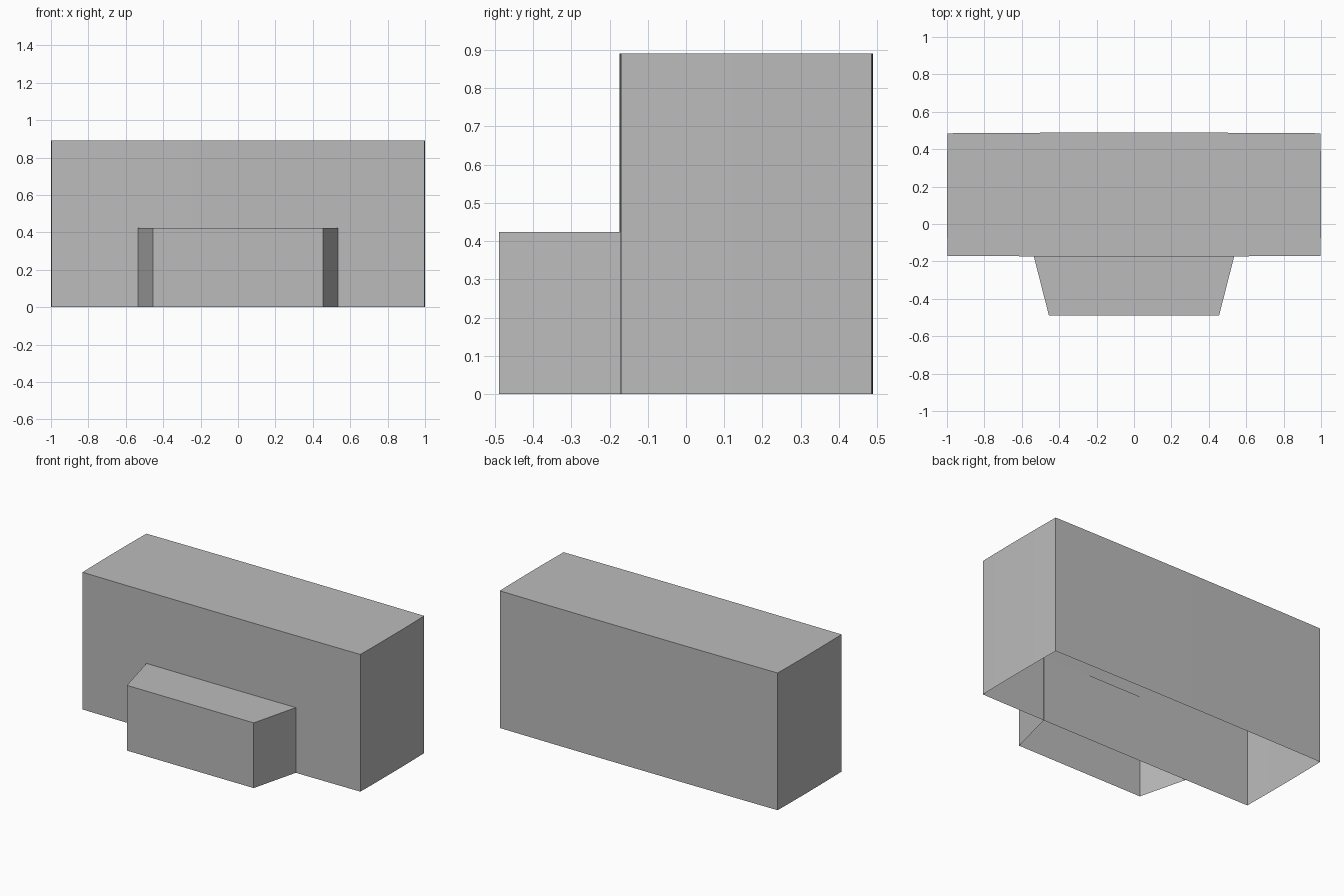
import bpy
import bmesh

cube = bpy.data.objects.get("Cube")
if cube:
    bpy.data.objects.remove(cube, do_unlink=True)

# One plain grey material
grey = bpy.data.materials.new("plain_grey")
grey.use_nodes = True
colour = (0.5, 0.5, 0.5, 1.0)
grey.diffuse_color = colour
grey.node_tree.nodes["Principled BSDF"].inputs["Base Color"].default_value = colour


def open_bottom_shell(name, outline, height):
    """Raise a counter-clockwise outline into walls and a flat roof."""
    bm = bmesh.new()
    low = [bm.verts.new((x, y, 0)) for x, y in outline]
    high = [bm.verts.new((x, y, height)) for x, y in outline]
    for i in range(len(outline)):
        j = (i + 1) % len(outline)
        bm.faces.new((low[i], low[j], high[j], high[i]))
    bm.faces.new(high)
    mesh = bpy.data.meshes.new(name)
    bm.to_mesh(mesh)
    bm.free()
    mesh.materials.append(grey)
    obj = bpy.data.objects.new(name, mesh)
    bpy.context.collection.objects.link(obj)
    return obj


def bowed_side(start, end, bulge, steps=6):
    """Points along a side that bows out very slightly at its middle."""
    points = []
    for i in range(steps):
        t = i / steps
        bow = 4 * t * (1 - t)
        points.append((start[0] + (end[0] - start[0]) * t + bulge[0] * bow,
                       start[1] + (end[1] - start[1]) * t + bulge[1] * bow))
    return points


# Main block, its four walls bowed a hair outwards
half, front, back, bow = 0.997, -0.17, 0.485, 0.004
corners = [(-half, front), (half, front), (half, back), (-half, back)]
bulges = [(0, -bow), (0.003, 0), (0, bow), (-0.003, 0)]
outline = []
for i in range(4):
    outline += bowed_side(corners[i], corners[(i + 1) % 4], bulges[i])
main_block = open_bottom_shell("main_block", outline, 0.89)

# Tapered porch, its back wall just inside the main block
porch = open_bottom_shell(
    "front_porch",
    [(-0.455, -0.489), (0.455, -0.489), (0.537, -0.168), (-0.537, -0.168)],
    0.423)

# Keep the corners crisp and the bowed walls smooth
bpy.ops.object.select_all(action="DESELECT")
for obj in (main_block, porch):
    obj.select_set(True)
bpy.context.view_layer.objects.active = main_block
bpy.ops.object.shade_smooth_by_angle()
